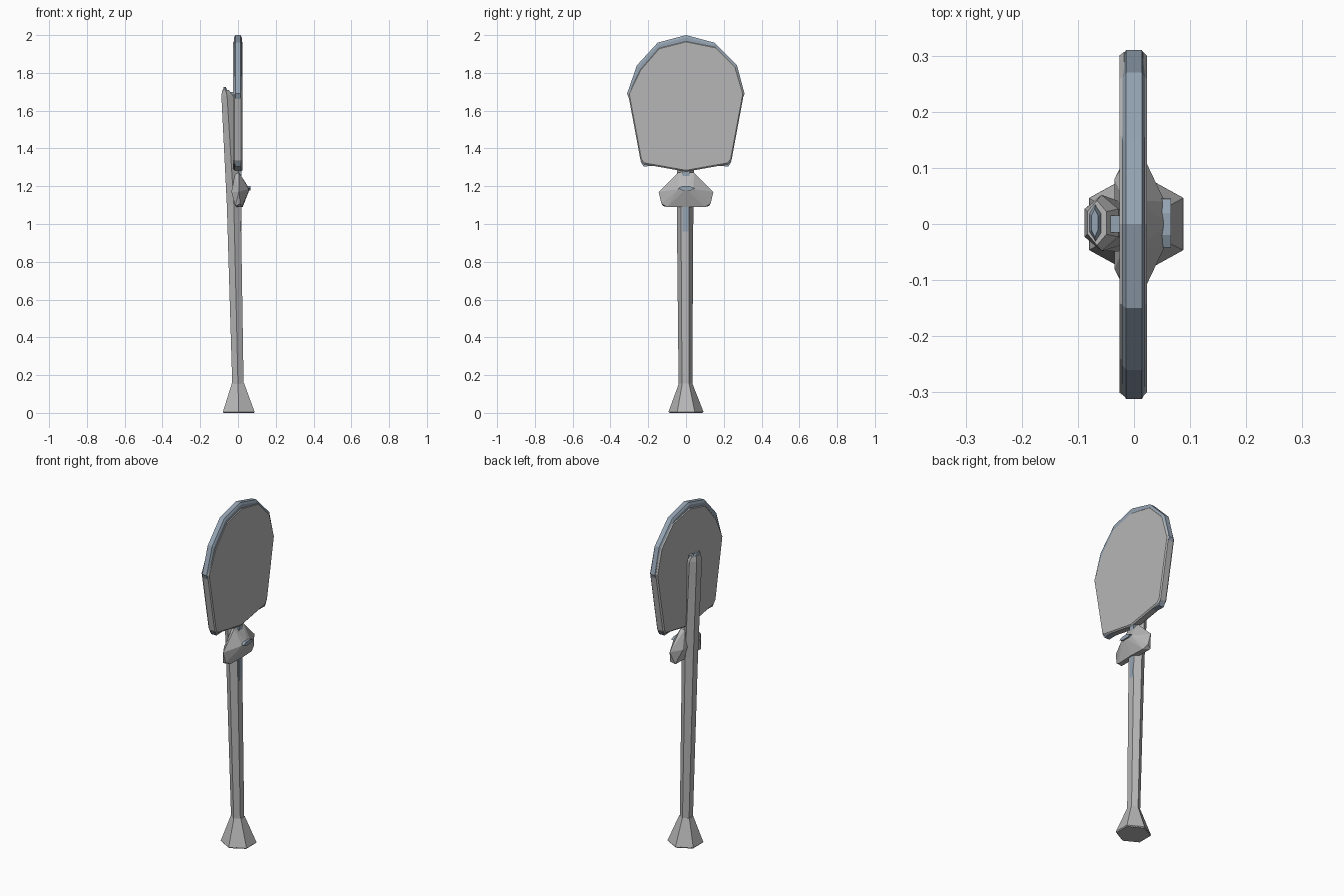
import bpy, bmesh, math
from mathutils import Vector

if "Cube" in bpy.data.objects:
    bpy.data.objects.remove(bpy.data.objects["Cube"])


def material(name, rgb):
    m = bpy.data.materials.new(name)
    m.diffuse_color = (*rgb, 1)
    m.use_nodes = True
    m.node_tree.nodes["Principled BSDF"].inputs["Base Color"].default_value = m.diffuse_color
    return m


GREY = material("pale grey", (0.47, 0.47, 0.47))
STEEL = material("blue steel", (0.30, 0.37, 0.45))


def loft(name, rings, mat):
    """Join rings of equal length into a closed solid."""
    bm = bmesh.new()
    rows = [[bm.verts.new(p) for p in r] for r in rings]
    n = len(rows[0])
    for a, b in zip(rows, rows[1:]):
        for i in range(n):
            j = (i + 1) % n
            bm.faces.new((a[i], a[j], b[j], b[i]))
    bm.faces.new(rows[0][::-1])
    bm.faces.new(rows[-1])
    bmesh.ops.recalc_face_normals(bm, faces=bm.faces[:])
    me = bpy.data.meshes.new(name)
    bm.to_mesh(me)
    bm.free()
    me.materials.append(mat)
    ob = bpy.data.objects.new(name, me)
    bpy.context.collection.objects.link(ob)
    return ob


def hexa(x, y, z, rx, ry):
    """Horizontal six-sided ring with points at +y and -y."""
    return [(x + rx * math.sin(math.radians(a)) / 0.866,
             y + ry * math.cos(math.radians(a)), z) for a in range(0, 360, 60)]


def slab(name, outline, layers, mat, pivot=(0, 1.65)):
    """Stack of scaled (y, z) outlines along x; layers are (x, scale)."""
    rings = [[(x, pivot[0] + (y - pivot[0]) * s, pivot[1] + (z - pivot[1]) * s)
              for y, z in outline] for x, s in layers]
    return loft(name, rings, mat)


def hull(name, points, mat):
    bm = bmesh.new()
    for p in points:
        bm.verts.new(p)
    bmesh.ops.convex_hull(bm, input=bm.verts[:])
    bmesh.ops.recalc_face_normals(bm, faces=bm.faces[:])
    me = bpy.data.meshes.new(name)
    bm.to_mesh(me)
    bm.free()
    me.materials.append(mat)
    ob = bpy.data.objects.new(name, me)
    bpy.context.collection.objects.link(ob)
    return ob


# Flared foot
loft("foot", [hexa(0.004, 0, 0.005, 0.084, 0.093), hexa(0, -0.002, 0.155, 0.033, 0.036)], GREY)
loft("foot_sole", [hexa(0.004, 0, 0, 0.08, 0.088), hexa(0.004, 0, 0.006, 0.084, 0.093)], GREY)

# Leaning shaft running up the back of the blade
loft("shaft", [hexa(0, -0.003, 0.14, 0.03, 0.036),
               hexa(-0.022, -0.005, 1.1, 0.037, 0.044),
               hexa(-0.058, 0.002, 1.68, 0.030, 0.05),
               hexa(-0.066, 0.002, 1.71, 0.017, 0.04)], GREY)
loft("shaft_tip", [hexa(-0.068, 0.002, 1.70, 0.013, 0.038),
                   hexa(-0.070, 0.002, 1.725, 0.006, 0.025)], STEEL)
slab("shaft_peg", [(-0.015, 1.66), (0.015, 1.66), (0.015, 1.70), (-0.015, 1.70)],
     [(-0.06, 1), (-0.015, 1)], STEEL)

# Faceted collar
collar = [(0.062, 0, 1.185), (0.025, 0, 1.09), (-0.01, 0, 1.09)]
for s in (-1, 1):
    collar += [(0.005, s * 0.042, 1.272), (-0.015, s * 0.035, 1.265),
               (0.005, s * 0.145, 1.17), (-0.035, s * 0.08, 1.17),
               (0.055, s * 0.04, 1.185), (0.012, s * 0.13, 1.107),
               (-0.015, s * 0.12, 1.095), (0.02, s * 0.10, 1.09)]
hull("collar", collar, GREY)
slab("collar_stud", [(-0.042, 1.19), (-0.02, 1.178), (0.025, 1.178), (0.045, 1.19), (0.02, 1.2), (-0.02, 1.2)],
     [(0.045, 1), (0.066, 1)], STEEL)
# Steel tang from blade down into the shaft
slab("tang", [(-0.018, 0.96), (0.014, 0.96), (0.018, 1.31), (-0.018, 1.31)],
     [(-0.015, 1), (0.0175, 1)], STEEL)

# Blade rim: steel band around the upper arc
arc = [(-0.25, 1.53), (-0.312, 1.69), (-0.26, 1.84), (-0.15, 1.96), (0, 2.0),
       (0.15, 1.96), (0.27, 1.84), (0.31, 1.69), (0.25, 1.53)]
slab("blade_rim", arc, [(-0.021, 0.965), (-0.014, 1), (0.014, 1), (0.02, 0.965)], STEEL)

# Blade body
body = [(-0.242, 1.335), (-0.308, 1.69), (-0.245, 1.82), (-0.145, 1.935), (0, 1.972),
        (0.16, 1.94), (0.265, 1.835), (0.308, 1.69), (0.242, 1.335),
        (0.225, 1.315), (0, 1.275), (-0.225, 1.315)]
slab("blade_body", body, [(-0.026, 0.975), (-0.018, 0.995), (0.017, 0.995), (0.023, 0.975)], GREY)

# Steel chips under the lower blade corners
for s, side in ((-1, "left"), (1, "right")):
    slab("corner_chip_" + side,
         [(s * 0.24, 1.33), (s * 0.225, 1.305), (s * 0.165, 1.307), (s * 0.165, 1.33)],
         [(-0.017, 1), (0.017, 1)], STEEL)
